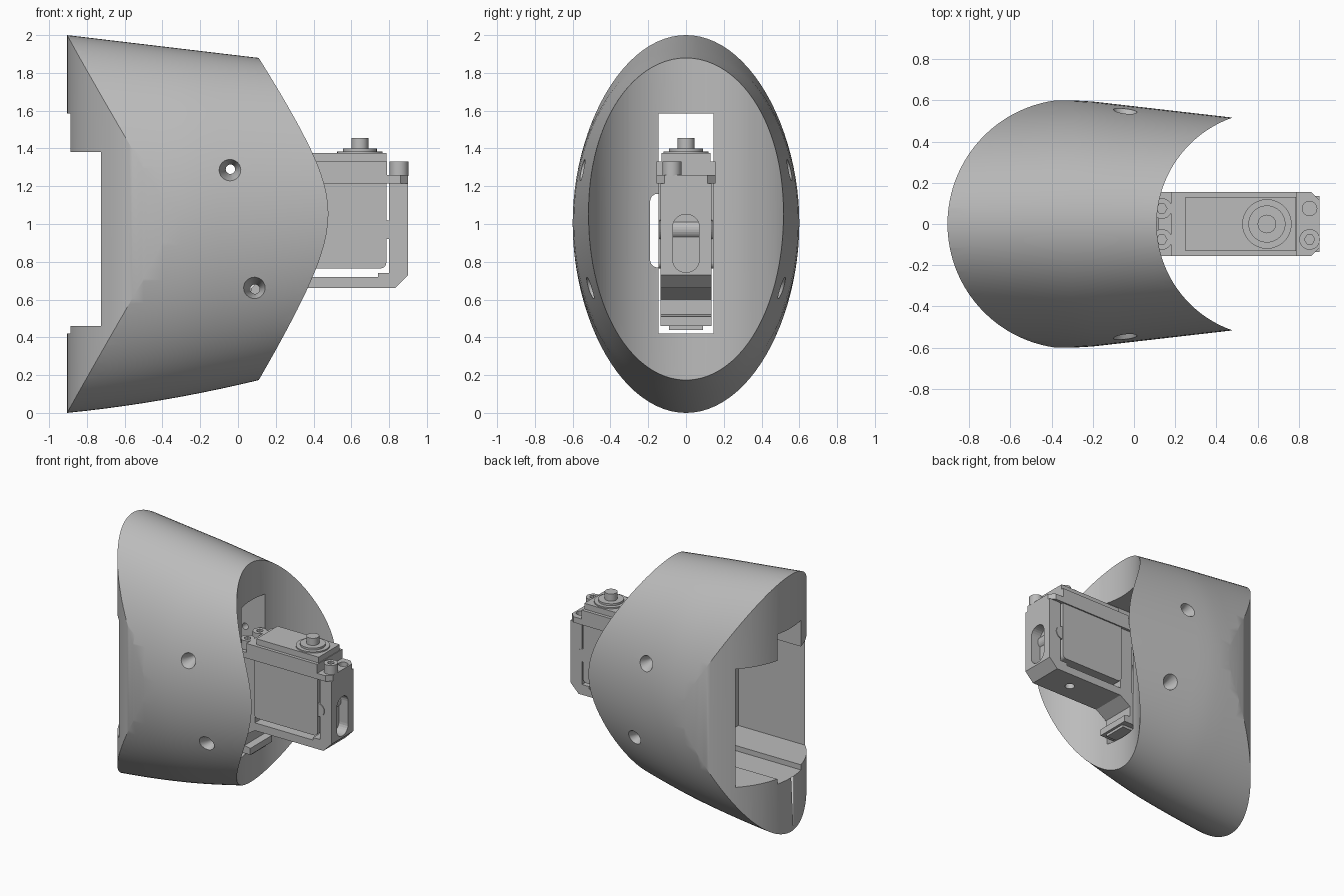
import bpy, bmesh, math
from mathutils import Vector

if "Cube" in bpy.data.objects:
    bpy.data.objects.remove(bpy.data.objects["Cube"])

grey = bpy.data.materials.new("plain grey")
grey.use_nodes = True
grey.diffuse_color = (0.5, 0.5, 0.5, 1)
grey.node_tree.nodes["Principled BSDF"].inputs["Base Color"].default_value = (0.5, 0.5, 0.5, 1)


def finish(name, bm):
    bmesh.ops.recalc_face_normals(bm, faces=bm.faces)
    mesh = bpy.data.meshes.new(name)
    bm.to_mesh(mesh)
    bm.free()
    mesh.materials.append(grey)
    ob = bpy.data.objects.new(name, mesh)
    bpy.context.collection.objects.link(ob)
    return ob


def prism(name, points, lo, hi, axis="z"):
    """Extrude a flat outline along z, y or x."""
    place = {"z": lambda a, b, c: (a, b, c), "y": lambda a, b, c: (a, c, b),
             "x": lambda a, b, c: (c, a, b)}[axis]
    bm = bmesh.new()
    ends = [[bm.verts.new(place(a, b, c)) for a, b in points] for c in (lo, hi)]
    for end in ends:
        bm.faces.new(end)
    n = len(points)
    for i in range(n):
        j = (i + 1) % n
        bm.faces.new((ends[0][i], ends[0][j], ends[1][j], ends[1][i]))
    return finish(name, bm)


def box(name, x, y, z):
    return prism(name, [(x[0], y[0]), (x[1], y[0]), (x[1], y[1]), (x[0], y[1])], *z)


def arc(cx, cy, r, start, end, steps):
    angles = [math.radians(start + (end - start) * i / steps) for i in range(steps + 1)]
    return [(cx + r * math.cos(a), cy + r * math.sin(a)) for a in angles]


def rounded(a, b, r):
    """Rounded rectangle outline."""
    pts = []
    for ca, cb, s in ((a[1] - r, b[1] - r, 0), (a[0] + r, b[1] - r, 90),
                      (a[0] + r, b[0] + r, 180), (a[1] - r, b[0] + r, 270)):
        pts += arc(ca, cb, r, s, s + 90, 6)
    return pts


def disc(name, x, y, r, lo, hi, sides=32):
    return prism(name, arc(x, y, r, 0, 360, sides)[:-1], lo, hi)


def cut(ob, tool, mode="DIFFERENCE"):
    mod = ob.modifiers.new("cut", "BOOLEAN")
    mod.operation, mod.solver, mod.object = mode, "EXACT", tool
    bpy.context.view_layer.objects.active = ob
    bpy.ops.object.modifier_apply(modifier=mod.name)
    bpy.data.objects.remove(tool)


def smooth(ob, angle=30):
    bpy.ops.object.select_all(action="DESELECT")
    ob.select_set(True)
    bpy.context.view_layer.objects.active = ob
    bpy.ops.object.shade_smooth_by_angle(angle=math.radians(angle))


# Shell: tapering elliptical tube
bm = bmesh.new()
rings, sides = [], 96
for i in range(17):
    x = -1 + 0.1 * i
    t = x + 0.905
    top, low = 2 - 0.119 * t, 0.1 * t + 0.07 * t * abs(t)
    half = 0.6 - 0.115 * max(0, x + 0.25)
    ring = []
    for k in range(sides):
        a = math.tau * k / sides
        ring.append(bm.verts.new((x, half * math.cos(a),
                                  (top + low) / 2 + (top - low) / 2 * math.sin(a))))
    rings.append(ring)
for r0, r1 in zip(rings, rings[1:]):
    for k in range(sides):
        j = (k + 1) % sides
        bm.faces.new((r0[k], r0[j], r1[j], r1[k]))
bm.faces.new(rings[0])
bm.faces.new(rings[-1])
shell = finish("shell", bm)

# Round nose and concave end, trimmed in plan
plan = arc(-0.3, 0, 0.605, 90, 270, 64) + [(0.656, -0.605)]
plan += arc(0.656, 0, 0.546, 270, 90, 64) + [(0.656, 0.605)]
cut(shell, prism("plan_trim", plan, -0.3, 2.3), "INTERSECT")

# Pocket in the nose, slot through the middle and side notch
cut(shell, box("pocket", (-1.1, -0.15), (-0.43, 0.43), (0.46, 1.38)))
cut(shell, box("slot", (-1.2, 0.4), (-0.145, 0.145), (0.42, 1.585)))
cut(shell, prism("notch", rounded((-0.19, 0.1), (0.77, 1.16), 0.04), -0.3, 0.4, "x"))

# Countersunk screw holes on both sides
for x, z, y in ((-0.04, 1.29, 0.555), (0.09, 0.655, 0.515)):
    cut(shell, prism("bore", arc(x, z, 0.025, 0, 360, 24)[:-1], -0.8, 0.8, "y"))
    for side in (-1, 1):
        bm = bmesh.new()
        bmesh.ops.create_cone(bm, cap_ends=True, segments=32, radius1=0.02,
                              radius2=0.1, depth=0.2)
        turn = Vector((0, 0, 1)).rotation_difference(Vector((0, side, 0)))
        bmesh.ops.rotate(bm, verts=bm.verts, matrix=turn.to_matrix())
        bmesh.ops.translate(bm, verts=bm.verts, vec=(x, side * y, z))
        cut(shell, finish("countersink", bm))
smooth(shell)

# Motor case with rounded lower corners, cap and raised lid
case = prism("motor_case", rounded((0.24, 0.785), (0.765, 1.3), 0.03), -0.145, 0.145, "y")
box("motor_cap", (0.18, 0.79), (-0.155, 0.155), (1.22, 1.33))
box("motor_lid", (0.25, 0.785), (-0.13, 0.13), (1.33, 1.375))
prism("case_rib", arc(0.79, 0.97, 0.05, 0, 360, 24)[:-1], -0.14, 0.14, "y")
for name, r, lo, hi in (("shaft_collar", 0.12, 1.37, 1.385),
                        ("shaft_boss", 0.09, 1.38, 1.4), ("output_shaft", 0.045, 1.39, 1.455)):
    smooth(disc(name, 0.645, 0, r, lo, hi))

# Mounting flange with chamfered ends
c = 0.04
flange = [(0.12, -0.155), (0.9 - c, -0.155), (0.9, -0.155 + c),
          (0.9, 0.155 - c), (0.9 - c, 0.155), (0.12, 0.155)]
flange_ob = prism("mounting_flange", flange, 1.215, 1.26)
cut(flange_ob, disc("flange_hole", 0.852, 0.075, 0.035, 1.1, 1.4))

# Bracket: two posts joined by a beam, chamfered below
outline = [(0.13, 0.66), (0.83, 0.66), (0.9, 0.73), (0.9, 1.215), (0.8, 1.215),
           (0.8, 0.74), (0.74, 0.74), (0.74, 0.72), (0.24, 0.72), (0.24, 1.215), (0.13, 1.215)]
bracket = prism("bracket", outline, -0.135, 0.135, "y")
cut(bracket, prism("post_window", rounded((-0.07, 0.07), (0.745, 1.05), 0.065), 0.82, 1, "x"))
cut(bracket, disc("beam_hole", 0.6, 0, 0.035, 0.6, 0.8))

# Hook below the inner end of the beam
hook = [(0.13, 0.72), (0.24, 0.66), (0.15, 0.6), (0.15, 0.52), (0.2, 0.51),
        (0.2, 0.46), (0.07, 0.46), (0.07, 0.66)]
prism("bracket_hook", hook, -0.135, 0.135, "y")
box("hook_foot", (0.08, 0.18), (-0.09, 0.09), (0.44, 0.46))

# Socket-head screws
for x, y in ((0.852, -0.075), (0.135, -0.075), (0.135, 0.075)):
    screw = disc("flange_screw", x, y, 0.05, 1.255, 1.33)
    cut(screw, disc("screw_socket", x, y, 0.025, 1.295, 1.4, 6))
    smooth(screw)
